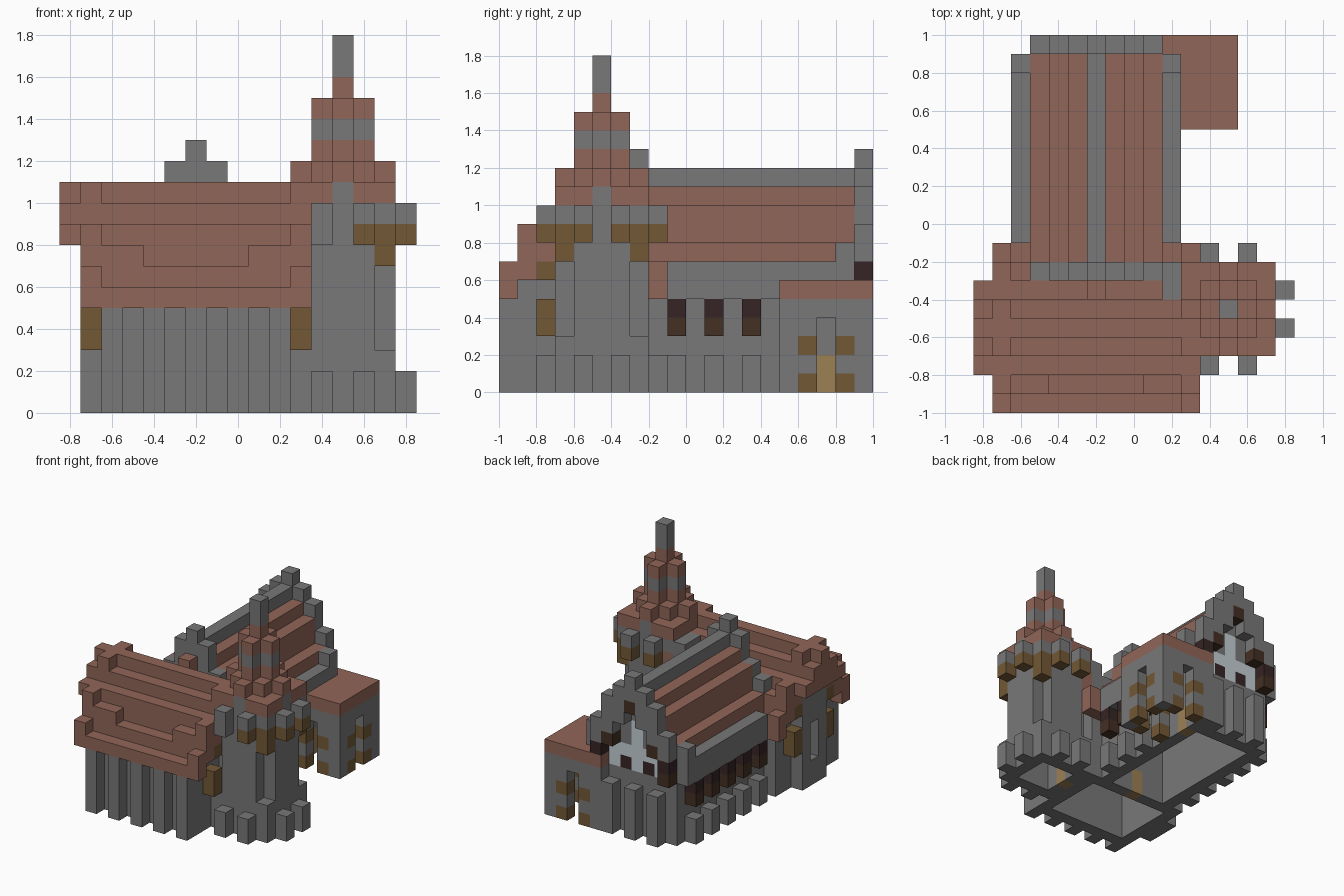
import bpy
import bmesh
from mathutils import Vector

cube = bpy.data.objects.get("Cube")
if cube:
    bpy.data.objects.remove(cube)

COLOURS = {
    "stone": (0.188, 0.188, 0.188),
    "roof_tile": (0.285, 0.133, 0.098),
    "timber": (0.17, 0.098, 0.036),
    "door_wood": (0.335, 0.215, 0.088),
    "dark_glass": (0.037, 0.018, 0.018),
    "dark_wood": (0.058, 0.029, 0.017),
    "pale_glass": (0.56, 0.63, 0.67),
}
NAMES = list(COLOURS)
for name, rgb in COLOURS.items():
    mat = bpy.data.materials.new(name)
    mat.use_nodes = True
    mat.diffuse_color = (*rgb, 1)
    mat.node_tree.nodes["Principled BSDF"].inputs["Base Color"].default_value = (*rgb, 1)

U = 0.1            # block size
blocks = {}        # grid cell -> (part, colour)


def span(r):
    return range(r[0], r[1] + 1) if isinstance(r, tuple) else (r,)


def fill(part, colour, xs, ys, zs):
    """Fill an inclusive range of blocks."""
    for x in span(xs):
        for y in span(ys):
            for z in span(zs):
                blocks[x, y, z] = (part, colour)


def carve(xs, ys, zs):
    for x in span(xs):
        for y in span(ys):
            for z in span(zs):
                blocks.pop((x, y, z), None)


# Round tower: shaft with cut corners, corbels, parapet
fill("tower_walls", "stone", (11, 15), (3, 7), (0, 9))
carve((12, 14), (4, 6), (0, 7))
for x in (11, 15):
    for y in (3, 7):
        carve(x, y, (3, 6))
        fill("tower_corbels", "timber", x, y, (7, 8))
for x, y in ((12, 2), (14, 2), (12, 8), (14, 8), (16, 4), (16, 6)):
    fill("tower_buttresses", "stone", x, y, (0, 1))
    fill("tower_corbels", "timber", x, y, 8)
    fill("tower_parapet", "stone", x, y, 9)
fill("tower_parapet", "stone", 12, 2, 8)

# Tower roof with a dormer on each side, lantern and spire
fill("tower_roof", "roof_tile", (11, 15), (3, 7), 10)
fill("tower_roof", "roof_tile", (12, 14), (4, 6), 11)
for x, y in ((13, 3), (13, 7), (11, 5), (15, 5)):
    fill("tower_dormers", "stone", x, y, 10)
    fill("tower_dormers", "roof_tile", x, y, 11)
for z, colour in ((12, "roof_tile"), (13, "stone"), (14, "roof_tile")):
    fill("tower_lantern", colour, (12, 14), 5, z)
    fill("tower_lantern", colour, 13, (4, 6), z)
fill("tower_spire", "roof_tile", 13, 5, 15)
fill("tower_spire", "stone", 13, 5, (16, 17))

# Hall walls, front buttresses, end bay and corbels
fill("hall_walls", "stone", (2, 10), (1, 7), (0, 4))
carve((3, 9), (2, 6), (0, 4))
for x in range(2, 11, 2):
    fill("hall_buttresses", "stone", x, 0, (0, 4))
fill("hall_bay", "stone", 1, (3, 5), (0, 8))
carve(1, 4, (2, 4))
for x, y in ((1, 2), (1, 6), (11, 2)):
    fill("hall_corbels", "timber", x, y, (3, 4))
    fill("hall_corbels", "timber", x, y, 6)

# Hall roof: stepped rows around the ridge, raised verges at both ends
hall_top = [11, 10, 9, 8, 6]
verge_top = [11, 11, 9, 9, 7]
verge_low = [9, 8, 7, 6, 5]
for y in range(9):
    d = abs(y - 4)
    fill("hall_roof", "roof_tile", (2, 10), y, (5, hall_top[d] - 1))
    if d < 4:
        for x in (2, 10):
            fill("hall_gables", "stone", x, y, (5, hall_top[d] - 3))
    if d == 3:
        carve((4, 8), y, hall_top[d] - 1)
    for x in (1, 11):
        fill("hall_verges", "roof_tile", x, y, (verge_low[d], verge_top[d] - 1))
    if d < 3:
        fill("hall_verges", "roof_tile", 0, y, (8, hall_top[d] - 1))

# Nave walls with eaves, side buttresses and window bays
fill("nave_walls", "stone", (3, 9), (8, 18), (0, 5))
carve((4, 8), (8, 17), (0, 4))
for x in (2, 10):
    fill("nave_eaves", "stone", x, (9, 18), (5, 6))
    fill("nave_eaves", "stone", x, 18, 7)
    for y in range(9, 18, 2):
        fill("nave_buttresses", "stone", x, y, (0, 1))
        fill("nave_windows", "dark_wood", x, y, 3)
        fill("nave_windows", "dark_glass", x, y, 4)
for x in (4, 6, 8):
    fill("nave_buttresses", "stone", x, 19, (0, 3))

# Nave roof, stone ridge and stepped gables
nave_top = [12, 11, 10, 8]
wall_top = [10, 9, 7, 6]
front_top = [13, 12, 10, 9]
back_top = [13, 12, 11, 9]
back_low = [11, 9, 8, 7]
for x in range(3, 10):
    d = abs(x - 6)
    fill("nave_roof", "roof_tile", x, (8, 18), (6, nave_top[d] - 1))
    fill("nave_back_wall", "stone", x, 18, (5, wall_top[d]))
    fill("nave_front_gable", "stone", x, 7, (7, front_top[d] - 1))
    fill("nave_back_gable", "stone", x, 19, (back_low[d], back_top[d] - 1))
fill("nave_ridge", "stone", 6, (8, 18), 11)
fill("nave_front_gable", "stone", 10, (6, 7), (7, 9))
fill("nave_roof", "roof_tile", 6, 6, (9, 10))

# Back gable window and its dark corbels
fill("gable_window", "pale_glass", (4, 8), 18, (5, 6))
fill("gable_window", "pale_glass", 6, 18, (7, 8))
for x in (5, 7):
    fill("gable_window", "dark_glass", x, 18, 5)
for x in (4, 8):
    fill("gable_corbels", "dark_wood", x, 19, 7)
for x in (3, 9):
    fill("gable_corbels", "dark_wood", x, 19, 5)
    fill("gable_corbels", "dark_glass", x, 19, 6)
fill("gable_corbels", "dark_wood", 6, 19, 10)

# Side annex with doorways framed by timber blocks
fill("annex_walls", "stone", (9, 13), (15, 19), (0, 4))
fill("annex_roof", "roof_tile", (9, 13), (15, 19), 5)
carve((10, 12), (16, 18), (0, 4))
for z in (0, 2):
    for s in (-1, 1):
        for y in (15, 19):
            fill("annex_frames", "timber", 11 + s, y, z)
        fill("annex_frames", "timber", 13, 17 + s, z)
carve(11, 15, (0, 3))
carve(11, 19, (0, 3))
carve(13, 17, (0, 3))

# Doors in the inner walls
for x, y in ((9, 17), (6, 7), (11, 5)):
    fill("inner_doors", "door_wood", x, y, (0, 1))


def build(part):
    """Make one object from the exposed sides of a part's blocks."""
    bm = bmesh.new()
    verts = {}
    for cell, (owner, colour) in blocks.items():
        if owner != part:
            continue
        for axis in range(3):
            for side in (0, 1):
                near = list(cell)
                near[axis] += 2 * side - 1
                if tuple(near) in blocks:
                    continue
                a, b = (axis + 1) % 3, (axis + 2) % 3
                ring = []
                for p, q in ((0, 0), (1, 0), (1, 1), (0, 1)):
                    c = list(cell)
                    c[axis] += side
                    c[a] += p
                    c[b] += q
                    key = tuple(c)
                    if key not in verts:
                        verts[key] = bm.verts.new(Vector(key) * U + Vector((-0.85, -1, 0)))
                    ring.append(verts[key])
                face = bm.faces.new(ring if side else ring[::-1])
                face.material_index = NAMES.index(colour)
    mesh = bpy.data.meshes.new(part)
    bm.to_mesh(mesh)
    bm.free()
    for name in NAMES:
        mesh.materials.append(bpy.data.materials[name])
    bpy.context.collection.objects.link(bpy.data.objects.new(part, mesh))


for part in sorted({owner for owner, _ in blocks.values()}):
    build(part)
